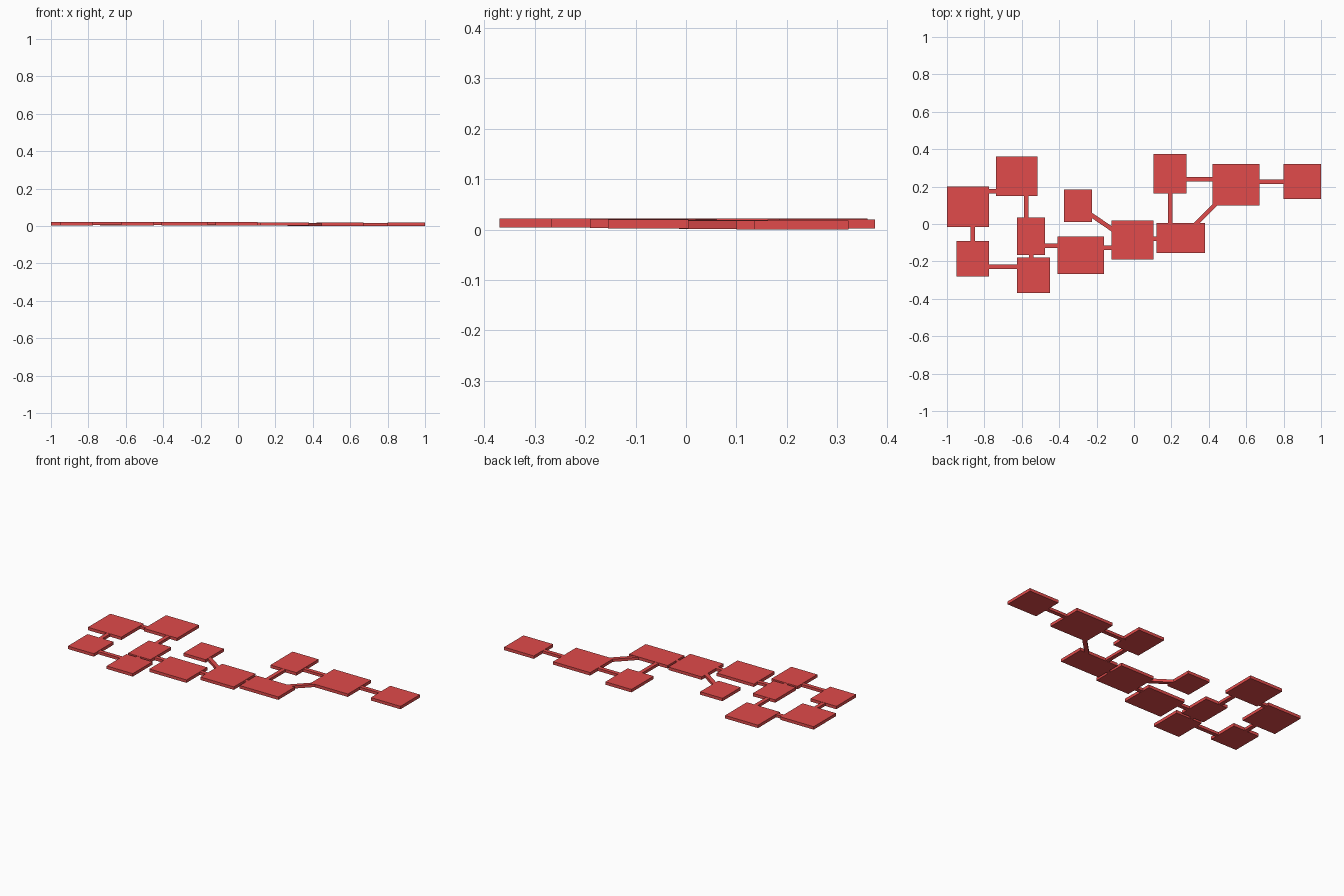
import bpy, bmesh, math
from mathutils import Matrix

mat = bpy.data.materials.new("red")
mat.diffuse_color = (0.75, 0.07, 0.07, 1)


def slab(name, cx, cy, length, width, z0, z1, angle=0.0):
    """Flat box centred on (cx, cy), turned about z."""
    mesh = bpy.data.meshes.new(name)
    bm = bmesh.new()
    bmesh.ops.create_cube(bm, size=1, matrix=Matrix.Translation((cx, cy, (z0 + z1) / 2))
                          @ Matrix.Rotation(angle, 4, 'Z')
                          @ Matrix.Diagonal((length, width, z1 - z0, 1)))
    bm.to_mesh(mesh)
    bm.free()
    mesh.materials.append(mat)
    ob = bpy.data.objects.new(name, mesh)
    bpy.context.collection.objects.link(ob)


# Rooms: x0, x1, y0, y1, floor height
rooms = [
    (-1.00, -0.775, -0.015, 0.20, 0.004),
    (-0.737, -0.515, 0.15, 0.36, 0.004),
    (-0.95, -0.775, -0.28, -0.09, 0.004),
    (-0.625, -0.475, -0.165, 0.035, 0.004),
    (-0.625, -0.45, -0.37, -0.18, 0.004),
    (-0.41, -0.16, -0.267, -0.067, 0.004),
    (-0.375, -0.225, 0.01, 0.185, 0.004),
    (-0.12, 0.105, -0.19, 0.02, 0.003),
    (0.12, 0.38, -0.155, 0.005, 0.002),
    (0.105, 0.28, 0.162, 0.375, 0.002),
    (0.42, 0.67, 0.10, 0.322, 0.0),
    (0.80, 1.00, 0.135, 0.322, 0.0),
]
for i, (x0, x1, y0, y1, z) in enumerate(rooms):
    slab(f"room_{i + 1}", (x0 + x1) / 2, (y0 + y1) / 2, x1 - x0, y1 - y0, z, z + 0.018)

# Corridors: start x, y, end x, y, floor height
corridors = [
    (-0.79, 0.175, -0.72, 0.175, 0.0045),
    (-0.863, 0.0, -0.863, -0.105, 0.0045),
    (-0.79, -0.229, -0.61, -0.229, 0.0045),
    (-0.575, 0.02, -0.575, 0.165, 0.0045),
    (-0.55, -0.15, -0.55, -0.195, 0.0045),
    (-0.49, -0.115, -0.395, -0.115, 0.0045),
    (-0.175, -0.128, -0.105, -0.128, 0.0045),
    (-0.24, 0.056, -0.09, -0.046, 0.0042),
    (0.09, -0.08, 0.135, -0.08, 0.003),
    (0.193, -0.01, 0.193, 0.177, 0.0025),
    (0.265, 0.238, 0.435, 0.238, 0.001),
    (0.655, 0.225, 0.815, 0.225, 0.0005),
    (0.325, -0.005, 0.45, 0.12, 0.001),
]
for i, (x0, y0, x1, y1, z) in enumerate(corridors):
    slab(f"corridor_{i + 1}", (x0 + x1) / 2, (y0 + y1) / 2, math.hypot(x1 - x0, y1 - y0),
         0.024, z, z + 0.0165, math.atan2(y1 - y0, x1 - x0))
